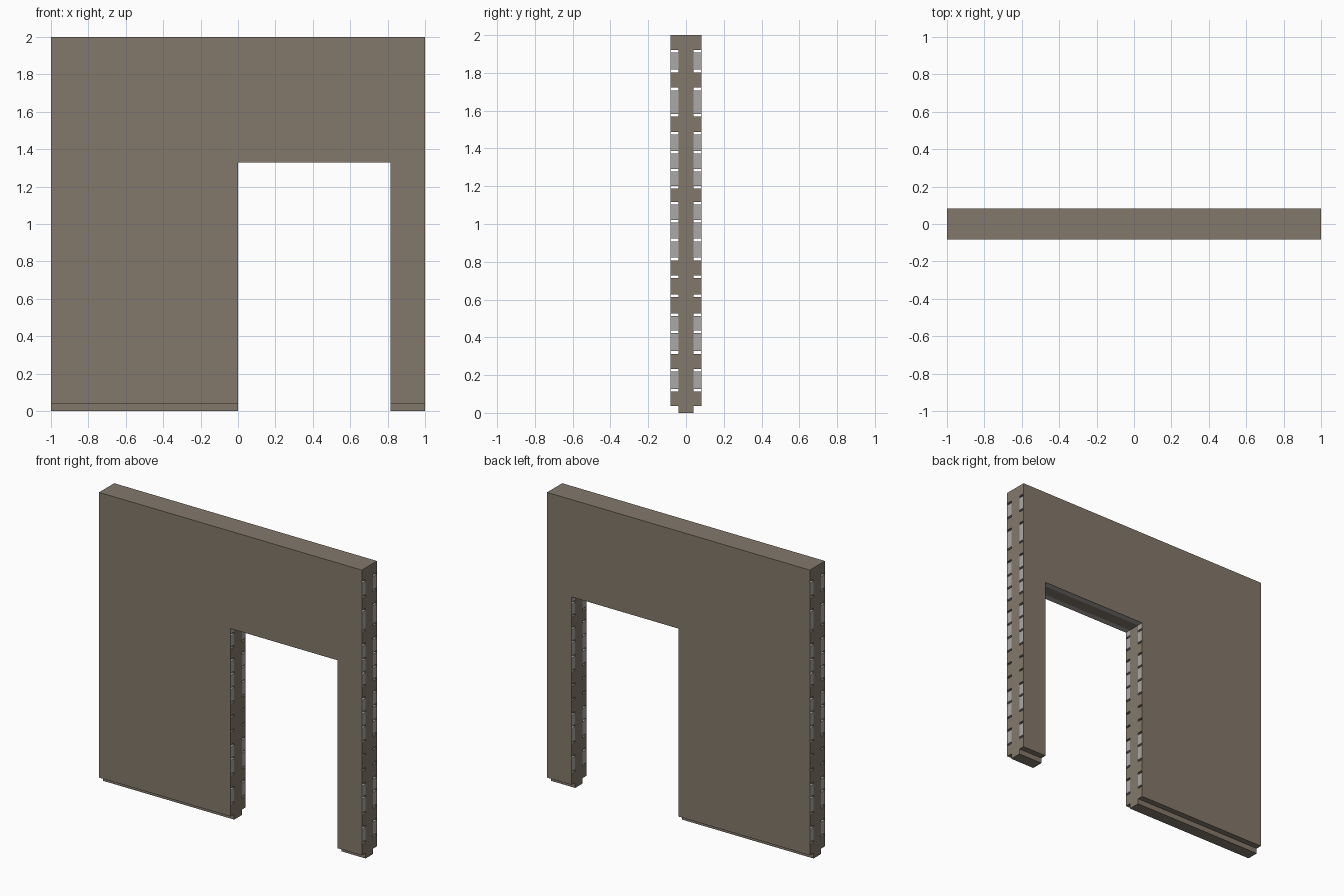
import bpy, bmesh

if "Cube" in bpy.data.objects:
    bpy.data.objects.remove(bpy.data.objects["Cube"])

# Main dimensions
X0, X1, TOP = -1.0, 1.0, 2.0
DOOR_L, DOOR_R, DOOR_TOP = 0.0, 0.815, 1.33
CORE, FACE, OUTER = 0.041, 0.079, 0.082
BASE, GAP = 0.037, 0.007      # plinth step height, half of a joint


def material(name, rgb):
    m = bpy.data.materials.new(name)
    m.diffuse_color = (*rgb, 1)
    m.use_nodes = True
    m.node_tree.nodes["Principled BSDF"].inputs["Base Color"].default_value = m.diffuse_color
    return m


brown = material("warm stone", (0.23, 0.19, 0.148))
grey = material("pale grey stone", (0.41, 0.40, 0.385))


def finish(bm, name, mat):
    bmesh.ops.recalc_face_normals(bm, faces=bm.faces)
    me = bpy.data.meshes.new(name)
    bm.to_mesh(me)
    bm.free()
    me.materials.append(mat)
    ob = bpy.data.objects.new(name, me)
    bpy.context.collection.objects.link(ob)
    return ob


def door_slab(name, y0, y1, z0, mat):
    """Upright slab with the doorway cut out of its outline."""
    bm = bmesh.new()
    outline = [(X0, z0), (DOOR_L, z0), (DOOR_L, DOOR_TOP), (DOOR_R, DOOR_TOP),
               (DOOR_R, z0), (X1, z0), (X1, TOP), (X0, TOP)]
    face = bm.faces.new([bm.verts.new((x, y0, z)) for x, z in outline])
    ext = bmesh.ops.extrude_face_region(bm, geom=[face])
    verts = [v for v in ext["geom"] if isinstance(v, bmesh.types.BMVert)]
    bmesh.ops.translate(bm, verts=verts, vec=(0, y1 - y0, 0))
    return finish(bm, name, mat)


def add_box(bm, x0, x1, y0, y1, z0, z1):
    vs = bmesh.ops.create_cube(bm, size=1)["verts"]
    for v in vs:
        v.co = (x1 if v.co.x > 0 else x0,
                y1 if v.co.y > 0 else y0,
                z1 if v.co.z > 0 else z0)


# Core slab reaching down to the ground
door_slab("wall_core", -CORE, CORE, 0, brown)

# Heights of the horizontal joints, and which courses are pale
joints = [0.12, 0.225, 0.32, 0.43, 0.52, 0.62, 0.72, 0.815, 0.915, 1.015,
          1.11, 1.195, 1.285, 1.38, 1.48, 1.575, 1.715, 1.81, 1.915]
pale = {1, 3, 4, 8, 9, 10, 12, 13, 14, 16, 18}
lows = [BASE] + [j + GAP for j in joints]
highs = [j - GAP for j in joints] + [TOP]

for side, s in (("front", -1), ("back", 1)):
    # Flat outer skin
    y0, y1 = sorted((s * FACE, s * OUTER))
    door_slab(side + "_skin", y0, y1, BASE, brown)

    # Masonry courses between core and skin, split around the doorway
    y0, y1 = sorted((s * CORE, s * FACE))
    meshes = {False: bmesh.new(), True: bmesh.new()}
    for i, (lo, hi) in enumerate(zip(lows, highs)):
        bm = meshes[i in pale]
        if lo < DOOR_TOP:
            z1 = min(hi, DOOR_TOP)
            add_box(bm, X0, DOOR_L, y0, y1, lo, z1)
            add_box(bm, DOOR_R, X1, y0, y1, lo, z1)
        if hi > DOOR_TOP:
            add_box(bm, X0, X1, y0, y1, max(lo, DOOR_TOP), hi)
    finish(meshes[False], side + "_brown_courses", brown)
    finish(meshes[True], side + "_pale_courses", grey)
